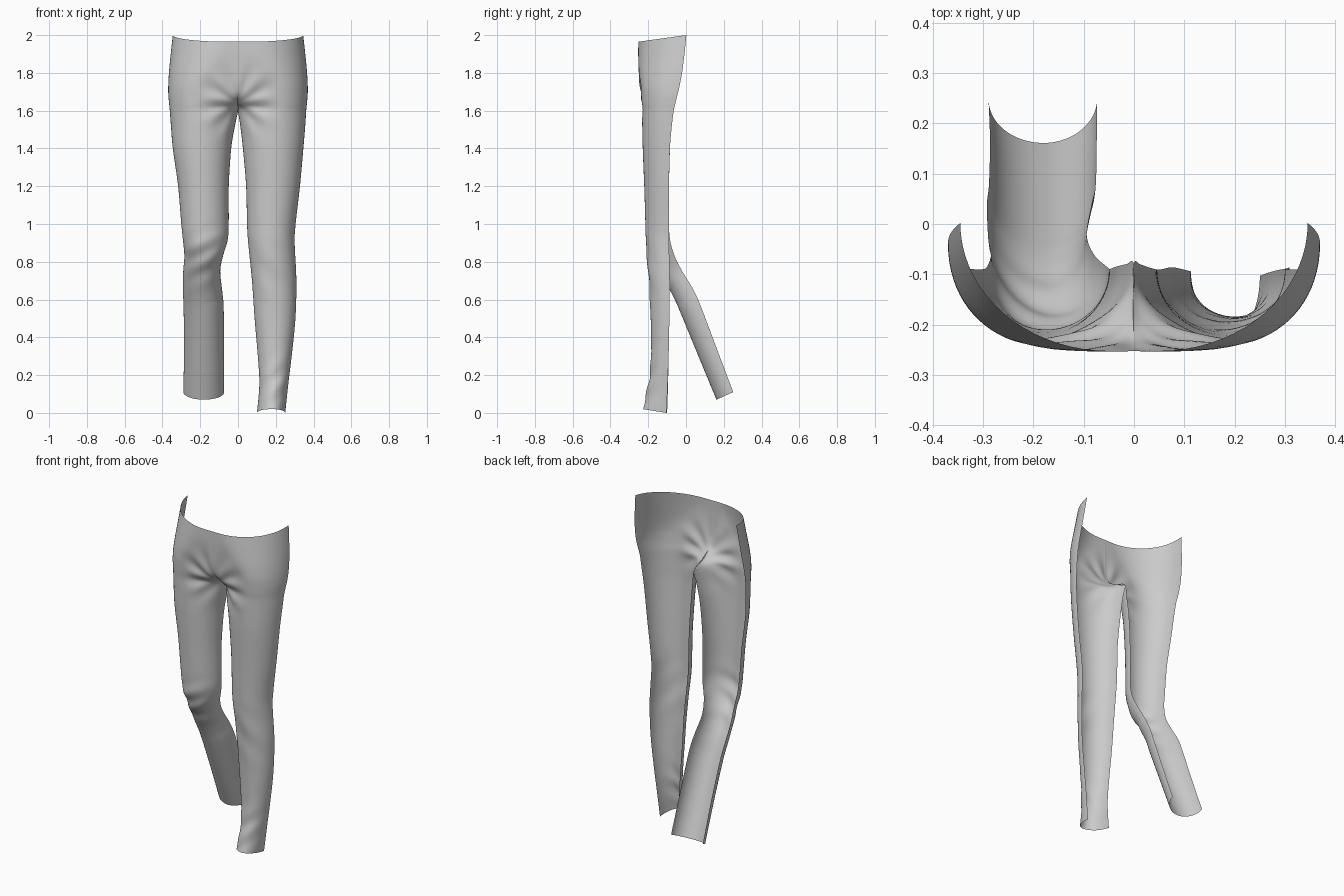
import bpy, bmesh, math

# Each row is a cross-section of the open front shell:
# z at side edge, z at front, x outer, x front, x inner, y outer edge, y front, y inner edge
HIP = [
    (2.00, 1.965, .345, .05, 0, .002, -.252, -.252),
    (1.92, 1.89, .354, .09, 0, -.006, -.253, -.252),
    (1.82, 1.80, .364, .15, 0, -.018, -.248, -.249),
    (1.74, 1.73, .369, .19, 0, -.032, -.240, -.243),
    (1.685, 1.68, .369, .20, 0, -.045, -.235, -.222),
    (1.64, 1.64, .365, .20, 0, -.056, -.233, -.165),
    (1.60, 1.60, .361, .195, 0, -.065, -.231, -.080),
]
STRAIGHT = [
    (1.52, 1.52, .356, .19, .012, -.075, -.231, -.080),
    (1.40, 1.40, .346, .19, .026, -.085, -.229, -.085),
    (1.20, 1.20, .328, .185, .043, -.090, -.221, -.090),
    (1.00, 1.00, .305, .18, .048, -.090, -.215, -.090),
    (0.90, 0.90, .300, .18, .054, -.090, -.212, -.090),
    (0.70, 0.70, .309, .19, .074, -.086, -.197, -.086),
    (0.50, 0.50, .304, .20, .088, -.088, -.187, -.088),
    (0.30, 0.30, .284, .20, .105, -.092, -.185, -.092),
    (0.15, 0.16, .266, .19, .113, -.097, -.198, -.095),
    (0.00, 0.02, .250, .18, .100, -.103, -.228, -.100),
]
BENT = [
    (1.52, 1.52, .355, .19, .016, -.075, -.231, -.080),
    (1.40, 1.40, .345, .19, .036, -.085, -.229, -.085),
    (1.20, 1.20, .317, .185, .049, -.090, -.221, -.090),
    (1.02, 1.01, .302, .18, .049, -.090, -.213, -.090),
    (0.92, 0.89, .292, .18, .054, -.085, -.204, -.085),
    (0.83, 0.80, .284, .18, .080, -.060, -.168, -.060),
    (0.75, 0.71, .290, .185, .094, -.020, -.118, -.020),
    (0.65, 0.60, .292, .185, .084, .040, -.060, .040),
    (0.56, 0.52, .288, .18, .076, .080, -.025, .080),
    (0.335, 0.29, .286, .18, .074, .165, .070, .165),
    (0.11, 0.07, .289, .18, .073, .248, .161, .250),
]
STEPS, SIDE = 7, 18


def smooth_rows(rows):
    """Catmull-Rom interpolation between cross-sections."""
    out = []
    for i in range(len(rows) - 1):
        p0, p1, p2, p3 = (rows[max(0, min(len(rows) - 1, i + k))] for k in (-1, 0, 1, 2))
        for s in range(STEPS):
            t = s / STEPS
            out.append([.5 * (2 * b + (c - a) * t + (2 * a - 5 * b + 4 * c - d) * t * t
                              + (3 * b - a - 3 * c + d) * t ** 3)
                        for a, b, c, d in zip(p0, p1, p2, p3)])
    return out + [list(rows[-1])]


def bump(v, centre, width):
    return math.exp(-((v - centre) / width) ** 2)


def fold(x, z, bent):
    """Soft cloth folds at crotch, knee and hem."""
    r, a = math.hypot(x, z - 1.64), math.atan2(1.64 - z, x + .001)
    d = .006 * bump(r, .13, .07) * math.sin(9 * a)
    if bent:
        d += .006 * bump(z, .82, .12) * math.sin(55 * (z + .5 * x))
    else:
        d += .005 * bump(z, .14, .13) * math.sin(48 * (z - .8 * x))
        d += .003 * bump(z, .75, .15) * math.sin(30 * (z + x))
    return d


def arc(row, bent):
    """Outer quarter-ellipse to the front, then inner quarter back to the inseam."""
    zo, zf, xo, xf, xi, yo, yf, yi = row
    pts = []
    for j in range(2 * SIDE + 1):
        t = j / SIDE * math.pi / 2
        c, s = math.cos(t), math.sin(t)
        xe, ye, ze = (xo, yo, zo) if j <= SIDE else (xi, yi, zo if zo < 1.6 else zf)
        x = xf + (xe - xf) * abs(c)
        y = ye + (yf - ye) * s
        z = ze + (zf - ze) * s
        pts.append((x, y + fold(x, z, bent) * s, z))
    return pts


def add_panel(bm, leg, sign, bent):
    grid = [[bm.verts.new((sign * x, y, z)) for x, y, z in arc(r, bent)]
            for r in smooth_rows(HIP + leg)]
    for a, b in zip(grid, grid[1:]):
        for j in range(2 * SIDE):
            q = (a[j], a[j + 1], b[j + 1], b[j])
            bm.faces.new(q if sign < 0 else q[::-1])


# Trouser front: two half-shell leg panels joined on the centre seam
bm = bmesh.new()
add_panel(bm, STRAIGHT, 1, False)
add_panel(bm, BENT, -1, True)
seam = [v for v in bm.verts if abs(v.co.x) < .001 and v.co.z > 1.59]
bmesh.ops.remove_doubles(bm, verts=seam, dist=.002)
bmesh.ops.recalc_face_normals(bm, faces=bm.faces)
if sum(f.normal.y * f.calc_area() for f in bm.faces) > 0:
    bmesh.ops.reverse_faces(bm, faces=bm.faces)
mesh = bpy.data.meshes.new("trouser_front")
bm.to_mesh(mesh)
bm.free()
mesh.shade_smooth()
obj = bpy.data.objects.new("trouser_front", mesh)
bpy.context.collection.objects.link(obj)
